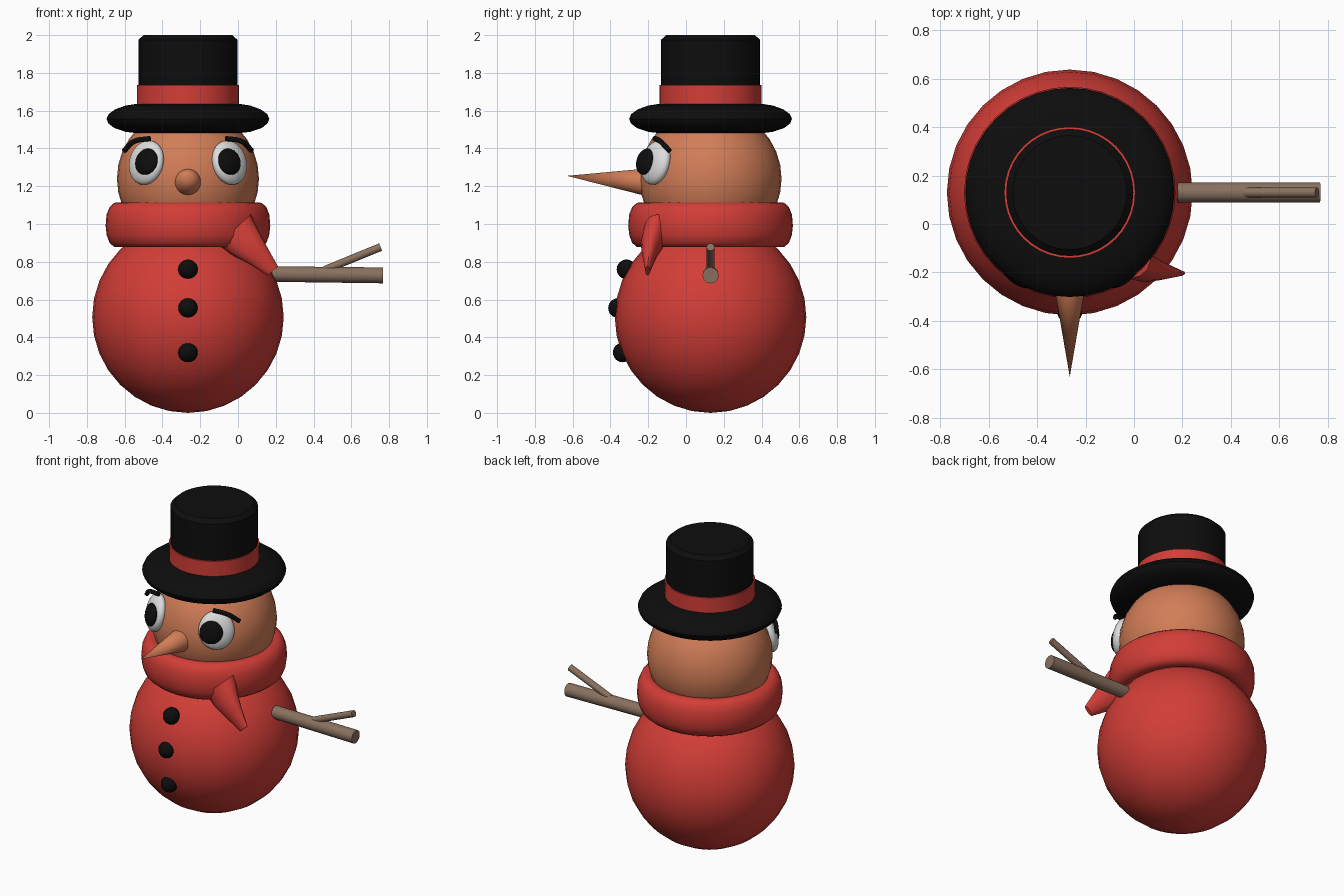
import bpy, bmesh, math
from mathutils import Vector

if "Cube" in bpy.data.objects:
    bpy.data.objects.remove(bpy.data.objects["Cube"])

CX, CY = -0.265, 0.13          # vertical axis of the snowman


def material(name, rgb):
    m = bpy.data.materials.new(name)
    m.use_nodes = True
    m.diffuse_color = (*rgb, 1)
    m.node_tree.nodes["Principled BSDF"].inputs["Base Color"].default_value = (*rgb, 1)
    return m


RED = material("red", (0.65, 0.047, 0.038))
SKIN = material("tan", (0.64, 0.205, 0.095))
BLACK = material("black", (0.004, 0.004, 0.004))
WHITE = material("white", (0.72, 0.72, 0.72))
WOOD = material("wood", (0.25, 0.165, 0.115))


def finish(ob, name, mat, angle=40):
    ob.name = name
    ob.data.materials.clear()
    ob.data.materials.append(mat)
    bpy.ops.object.select_all(action='DESELECT')
    ob.select_set(True)
    bpy.context.view_layer.objects.active = ob
    bpy.ops.object.shade_smooth_by_angle(angle=math.radians(angle))
    return ob


def from_bmesh(bm, name, mat, angle=40):
    bmesh.ops.recalc_face_normals(bm, faces=bm.faces)
    me = bpy.data.meshes.new(name)
    bm.to_mesh(me)
    bm.free()
    ob = bpy.data.objects.new(name, me)
    bpy.context.collection.objects.link(ob)
    return finish(ob, name, mat, angle)


def ball(name, loc, size, mat, normal=None, segs=32, rings=16):
    """Ellipsoid; with a normal, size is width, height, depth along it."""
    bpy.ops.mesh.primitive_uv_sphere_add(segments=segs, ring_count=rings, location=loc)
    ob = bpy.context.object
    ob.scale = size
    if normal:
        ob.rotation_euler = Vector(normal).to_track_quat('Z', 'Y').to_euler()
    return finish(ob, name, mat)


def rod(name, a, b, r1, r2, mat, segs=24):
    a, b = Vector(a), Vector(b)
    bpy.ops.mesh.primitive_cone_add(vertices=segs, radius1=r1, radius2=r2,
                                    depth=(b - a).length, location=(a + b) / 2)
    ob = bpy.context.object
    ob.rotation_euler = (b - a).to_track_quat('Z', 'Y').to_euler()
    return finish(ob, name, mat)


def lathe(name, profile, mat, closed=False, segs=40, angle=40):
    """Spin a (radius, z) profile round the body axis."""
    bm = bmesh.new()
    vs = [bm.verts.new((CX + r, CY, z)) for r, z in profile]
    n = len(vs)
    edges = [bm.edges.new((vs[i], vs[(i + 1) % n])) for i in range(n if closed else n - 1)]
    bmesh.ops.spin(bm, geom=vs + edges, cent=(CX, CY, 0), axis=(0, 0, 1),
                   angle=math.tau, steps=segs)
    bmesh.ops.remove_doubles(bm, verts=bm.verts, dist=0.0005)
    return from_bmesh(bm, name, mat, angle)


# Body and head
ball("body", (CX, CY, 0.507), (0.507,) * 3, RED)
ball("head", (CX, CY, 1.24), (0.376,) * 3, SKIN)

# Buttons down the front
for i, (y, z) in enumerate([(-0.315, 0.76), (-0.36, 0.555), (-0.335, 0.32)]):
    ball(f"button_{i + 1}", (CX, y, z), (0.052,) * 3, BLACK, segs=24, rings=12)

# Scarf ring
lathe("scarf", [(0.30, 0.90), (0.35, 0.877), (0.388, 0.877), (0.415, 0.90), (0.43, 0.94),
                (0.436, 0.99), (0.431, 1.05), (0.415, 1.09), (0.39, 1.112), (0.36, 1.115),
                (0.33, 1.10), (0.30, 1.06)], RED, closed=True, angle=60)

# Scarf tail: oval sections narrowing towards a blunt tip
bm = bmesh.new()
wide = Vector((0.73, 0, 0.68))
rows = []
for centre, w, t in [((-0.02, -0.15, 0.97), 0.12, 0.075), ((0.04, -0.18, 0.90), 0.095, 0.06),
                     ((0.10, -0.193, 0.84), 0.068, 0.04), ((0.185, -0.203, 0.752), 0.036, 0.012)]:
    rows.append([bm.verts.new(Vector(centre) + wide * w * math.cos(k * math.tau / 12)
                              + Vector((0, t * math.sin(k * math.tau / 12), 0)))
                 for k in range(12)])
for a, b in zip(rows, rows[1:]):
    for k in range(12):
        j = (k + 1) % 12
        bm.faces.new((a[k], a[j], b[j], b[k]))
bm.faces.new(rows[0])
bm.faces.new(rows[-1])
from_bmesh(bm, "scarf_tail", RED, 50)

# Nose
rod("nose", (CX, -0.19, 1.22), (CX, -0.63, 1.255), 0.076, 0, SKIN, 32)

# Eyes, pupils and brows
for side, s in (("left", 1), ("right", -1)):
    out = (s * 0.585, -0.777, 0.225)
    ball(f"{side}_eye", (CX + s * 0.22, -0.16, 1.325), (0.108, 0.12, 0.052), WHITE, out)
    ball(f"{side}_pupil", (CX + s * 0.22, -0.215, 1.33), (0.071, 0.071, 0.028), BLACK, out)
    cu = bpy.data.curves.new(f"{side}_brow", 'CURVE')
    cu.dimensions = '3D'
    cu.bevel_depth = 0.014
    cu.bevel_resolution = 3
    cu.use_fill_caps = True
    sp = cu.splines.new('BEZIER')
    pts = [(0.20, -0.165, 1.453), (0.285, -0.135, 1.437), (0.338, -0.088, 1.388)]
    sp.bezier_points.add(len(pts) - 1)
    for bp, (x, y, z) in zip(sp.bezier_points, pts):
        bp.co = (CX + s * x, y, z)
        bp.handle_left_type = bp.handle_right_type = 'AUTO'
    brow = bpy.data.objects.new(f"{side}_brow", cu)
    bpy.context.collection.objects.link(brow)
    cu.materials.append(BLACK)

# Hat: brim, band and crown
lathe("hat_brim", [(0, 1.475), (0.24, 1.477), (0.33, 1.488), (0.39, 1.508), (0.422, 1.533),
                   (0.431, 1.557), (0.42, 1.582), (0.385, 1.607), (0.33, 1.627),
                   (0.26, 1.638), (0, 1.64)], BLACK)
lathe("hat_band", [(0, 1.60), (0.271, 1.60), (0.271, 1.735), (0, 1.735)], RED)
lathe("hat_crown", [(0, 1.62), (0.262, 1.62), (0.262, 1.975), (0.235, 2.0), (0, 2.0)], BLACK, angle=30)

# Branch arm and twig
rod("left_arm", (0.18, CY, 0.735), (0.768, CY, 0.728), 0.041, 0.042, WOOD)
rod("left_twig", (0.46, CY, 0.757), (0.755, CY, 0.878), 0.021, 0.021, WOOD, 16)
